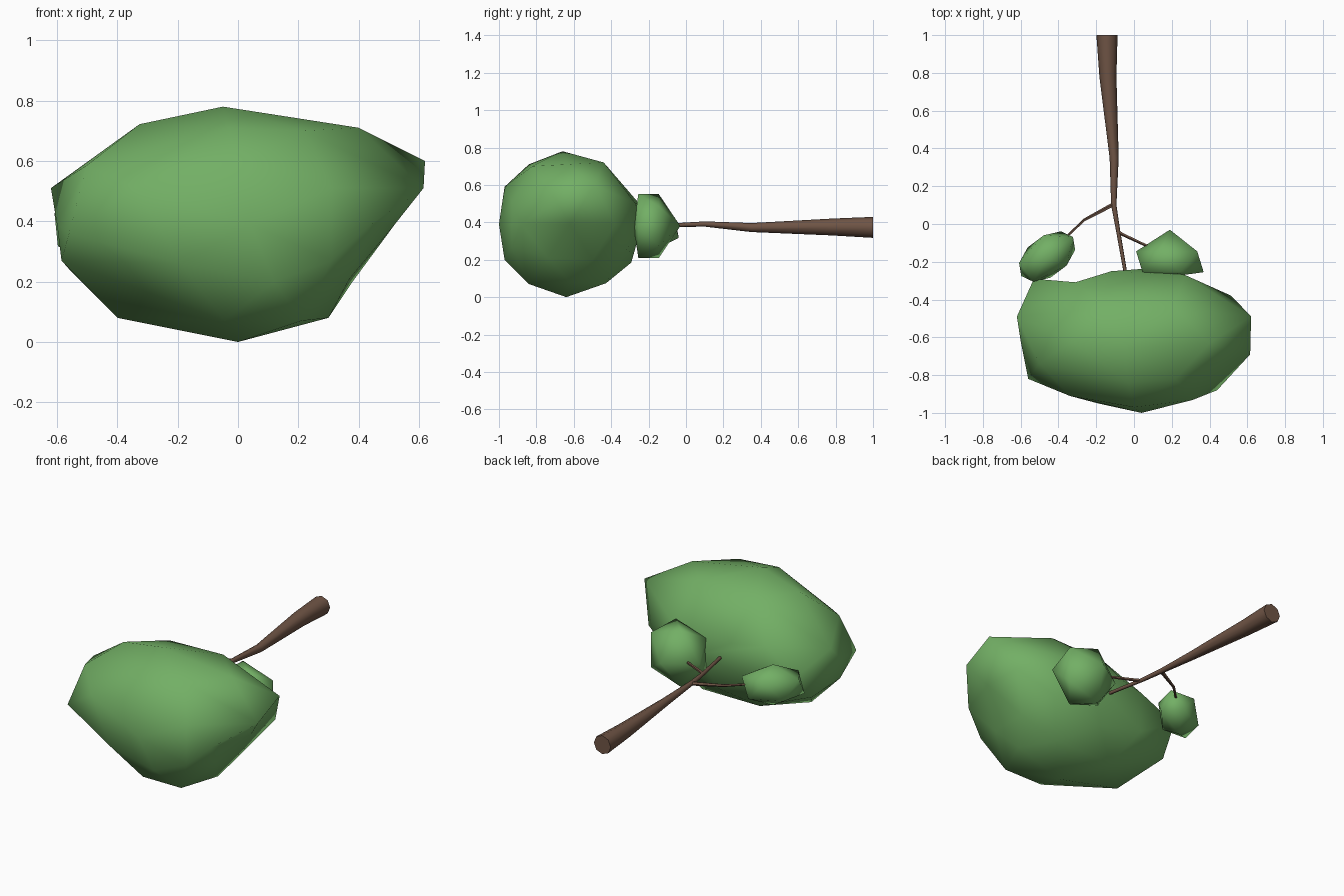
import bpy, bmesh, math
from mathutils import Vector, Matrix

if "Cube" in bpy.data.objects:
    bpy.data.objects.remove(bpy.data.objects["Cube"])


def material(name, rgb):
    m = bpy.data.materials.new(name)
    m.diffuse_color = (*rgb, 1)
    m.use_nodes = True
    m.node_tree.nodes["Principled BSDF"].inputs["Base Color"].default_value = m.diffuse_color
    return m


GREEN = material("leaf_green", (0.17, 0.43, 0.13))
BROWN = material("bark_brown", (0.16, 0.09, 0.06))


def finish(bm, name, mat):
    bmesh.ops.recalc_face_normals(bm, faces=bm.faces)
    for f in bm.faces:
        f.smooth = True
    me = bpy.data.meshes.new(name)
    bm.to_mesh(me)
    bm.free()
    me.materials.append(mat)
    ob = bpy.data.objects.new(name, me)
    bpy.context.collection.objects.link(ob)
    return ob


def golden_sphere():
    """42-point icosphere with two-fold axes along x, y, z."""
    pts = []
    S = (-1, 1)
    for k in range(3):
        def put(a, b, c):
            v = [0, 0, 0]
            v[k], v[(k + 1) % 3], v[(k + 2) % 3] = a, b, c
            pts.append(v)
        for s in S:
            put(s, 0, 0)
            for t in S:
                put(.851 * s, .526 * t, 0)
                for u in S:
                    put(.809 * s, .309 * t, .5 * u)
    bm = bmesh.new()
    vs = [bm.verts.new(p) for p in pts]
    bmesh.ops.convex_hull(bm, input=vs)
    return bm


# main crown: stretched sphere whose irregular corners are pulled into place
CENTRE, RADII = Vector((0, -.62, .39)), Vector((.62, .385, .39))
CORNERS = [
    (-.05, -.66, .78), (0, -.64, 0), (.04, -1, .39), (.08, -.235, .39),
    (.52, -.62, .39), (-.60, -.62, .39),
    (.515, -.38, .39), (.44, -.88, .39), (-.56, -.82, .36), (-.53, -.29, .39),
    (.40, -.63, .71), (.30, -.62, .08), (-.40, -.62, .08), (.12, -.97, .20), (0, -.97, .59),
    (.62, -.49, .60), (.615, -.69, .51), (-.62, -.49, .51),
    (.38, -.50, .20), (.37, -.74, .21), (-.585, -.63, .27), (-.55, -.41, .23),
    (-.34, -.91, .51), (-.19, -.95, .26), (.27, -.27, .50), (-.12, -.25, .50),
    (-.15, -.44, .71), (.21, -.44, .72), (.22, -.82, .70), (-.03, -.84, .71),
    (-.045, -.84, .07), (.21, -.84, .07),
]
bm = golden_sphere()
free = {v: v.co.copy() for v in bm.verts}
for v in bm.verts:
    v.co = CENTRE + v.co * RADII
for c in CORNERS:
    d = Vector((a - b) / r for a, b, r in zip(c, CENTRE, RADII))
    v = max(free, key=lambda w: free[w].dot(d))
    v.co = c
    del free[v]
finish(bm, "main_crown", GREEN)


# small leaf clusters: plain icosahedra, the tip vertices moved along their axis
def cluster(name, loc, scale, rot, tips=(-1, 1)):
    bm = bmesh.new()
    bmesh.ops.create_icosphere(bm, subdivisions=1, radius=1)
    for v in bm.verts:
        if abs(v.co.z) > .9:
            v.co.z = tips[v.co.z > 0]
    bmesh.ops.transform(bm, verts=bm.verts, matrix=Matrix.Translation(loc) @ rot
                        @ Matrix.Diagonal((*scale, 1)))
    return finish(bm, name, GREEN)


cluster("right_cluster", (.19, -.2, .38), (.2, .2, .123),
        Matrix.Rotation(math.radians(-90), 4, 'X') @ Matrix.Rotation(math.pi, 4, 'Z'),
        tips=(-.65, 1.38))
cluster("left_cluster", (-.46, -.172, .372), (.192, .118, .122),
        Matrix.Rotation(math.radians(37), 4, 'Z'))


# tapered wood: rings swept along a path of (x, y, z, radius)
def limb(name, path, sides=7):
    bm = bmesh.new()
    rings = []
    P = [Vector(p[:3]) for p in path]
    for i, p in enumerate(path):
        t = (P[min(i + 1, len(P) - 1)] - P[max(i - 1, 0)]).normalized()
        if name == "trunk" and i == 0:
            t = Vector((0, -1, 0))
        u = t.cross(Vector((0, 0, 1))).normalized()
        w = u.cross(t)
        rings.append([bm.verts.new(P[i] + p[3] * (u * math.cos(a) + w * math.sin(a)))
                      for a in (2 * math.pi * k / sides for k in range(sides))])
    for A, B in zip(rings, rings[1:]):
        for k in range(sides):
            n = (k + 1) % sides
            bm.faces.new((A[k], A[n], B[n], B[k]))
    bm.faces.new(rings[0])
    bm.faces.new(rings[-1])
    ob = finish(bm, name, BROWN)
    ob.data.set_sharp_from_angle(angle=math.radians(60))
    return ob


limb("trunk", [(-.143, 1, .373, .056), (-.138, .78, .375, .045), (-.105, .35, .372, .024),
               (-.107, .1, .391, .014), (-.085, -.03, .386, .011), (-.04, -.29, .39, .009)], 8)
limb("left_branch", [(-.105, .105, .391, .012), (-.265, .02, .388, .008), (-.40, -.11, .385, .005)], 5)
limb("right_branch", [(-.085, -.04, .387, .009), (-.06, -.055, .387, .009), (.1, -.13, .385, .007)], 5)
